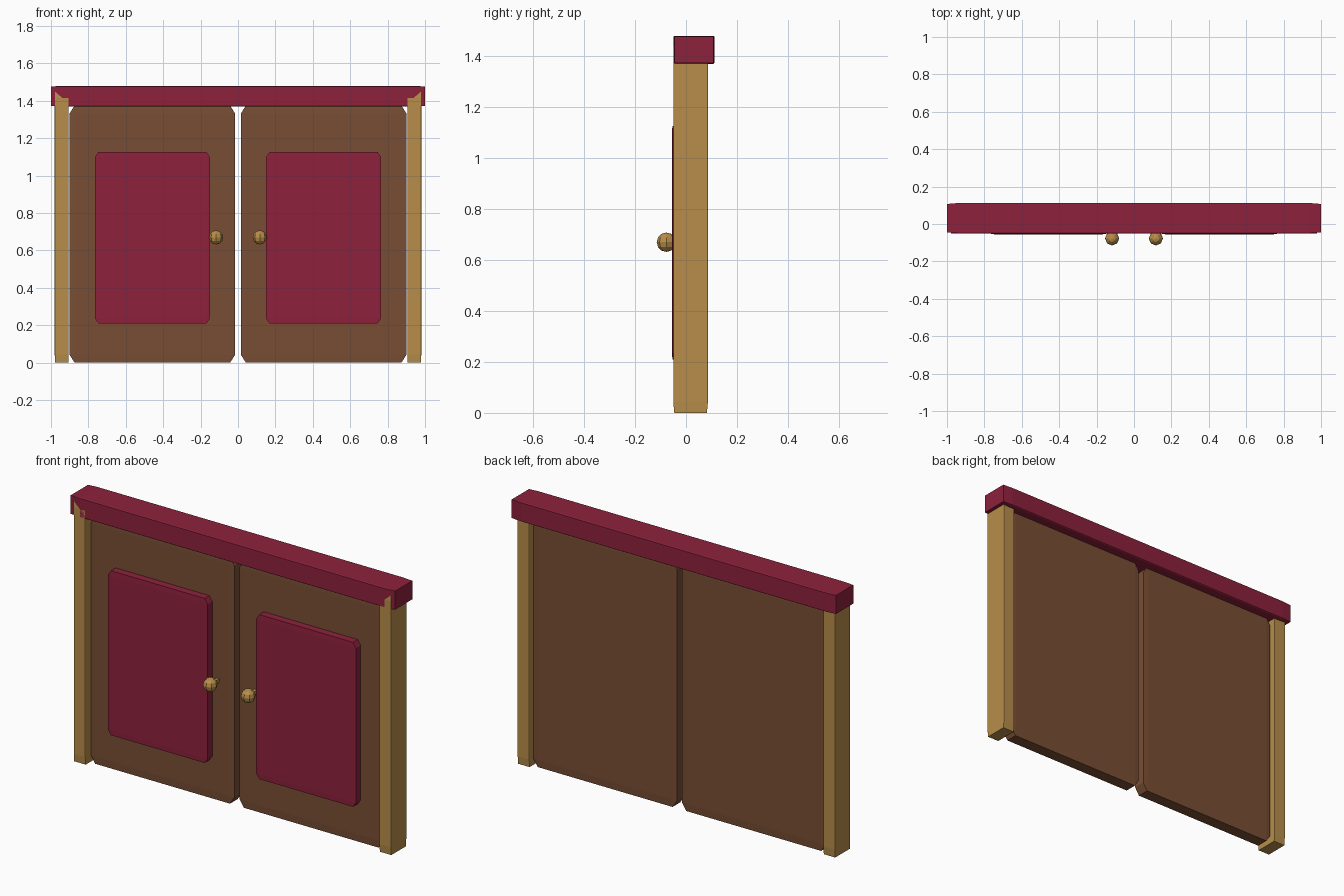
import bpy
import bmesh
from mathutils import Matrix, Vector

default = bpy.data.objects.get("Cube")
if default:
    bpy.data.objects.remove(default, do_unlink=True)


def make_material(name, colour):
    mat = bpy.data.materials.new(name)
    mat.use_nodes = True
    mat.diffuse_color = (*colour, 1)
    mat.node_tree.nodes["Principled BSDF"].inputs["Base Color"].default_value = (*colour, 1)
    return mat


RED = make_material("crimson paint", (0.27, 0.015, 0.045))
WOOD = make_material("brown wood", (0.19, 0.076, 0.034))
GOLD = make_material("golden wood", (0.48, 0.27, 0.069))


def finish(name, bm, mat):
    mesh = bpy.data.meshes.new(name)
    bm.to_mesh(mesh)
    bm.free()
    mesh.materials.append(mat)
    obj = bpy.data.objects.new(name, mesh)
    bpy.context.collection.objects.link(obj)
    return obj


def slab(name, low, high, mat, bevel=0.03):
    """Unit cube with chamfered edges, stretched so the chamfers scale with it."""
    low, high = Vector(low), Vector(high)
    bm = bmesh.new()
    bmesh.ops.create_cube(bm, size=1)
    bmesh.ops.bevel(bm, geom=bm.edges[:], offset=bevel, segments=1, affect='EDGES')
    bmesh.ops.scale(bm, vec=high - low, verts=bm.verts)
    bmesh.ops.translate(bm, vec=(low + high) / 2, verts=bm.verts)
    return finish(name, bm, mat)


def mirrored(name, low, high, mat):
    slab("left_" + name, low, high, mat)
    slab("right_" + name, (-high[0], low[1], low[2]), (-low[0], high[1], high[2]), mat)


# Frame
slab("lintel", (-1, -0.05, 1.37), (1, 0.112, 1.48), RED)
mirrored("post", (0.905, -0.05, 0), (0.98, 0.086, 1.46), GOLD)

# Doors with raised panels
mirrored("door", (0.016, -0.012, 0), (0.9, 0.06, 1.375), WOOD)
mirrored("door_panel", (0.15, -0.055, 0.21), (0.765, -0.005, 1.127), RED)

# Faceted knobs
for side, sign in (("left", 1), ("right", -1)):
    bm = bmesh.new()
    bmesh.ops.create_uvsphere(bm, u_segments=8, v_segments=6, radius=0.038,
                              matrix=Matrix.Translation((sign * 0.117, -0.077, 0.67)))
    finish(side + "_knob", bm, GOLD)
    slab(side + "_knob_stem", (sign * 0.117 - 0.01, -0.05, 0.66),
         (sign * 0.117 + 0.01, -0.008, 0.68), GOLD)
